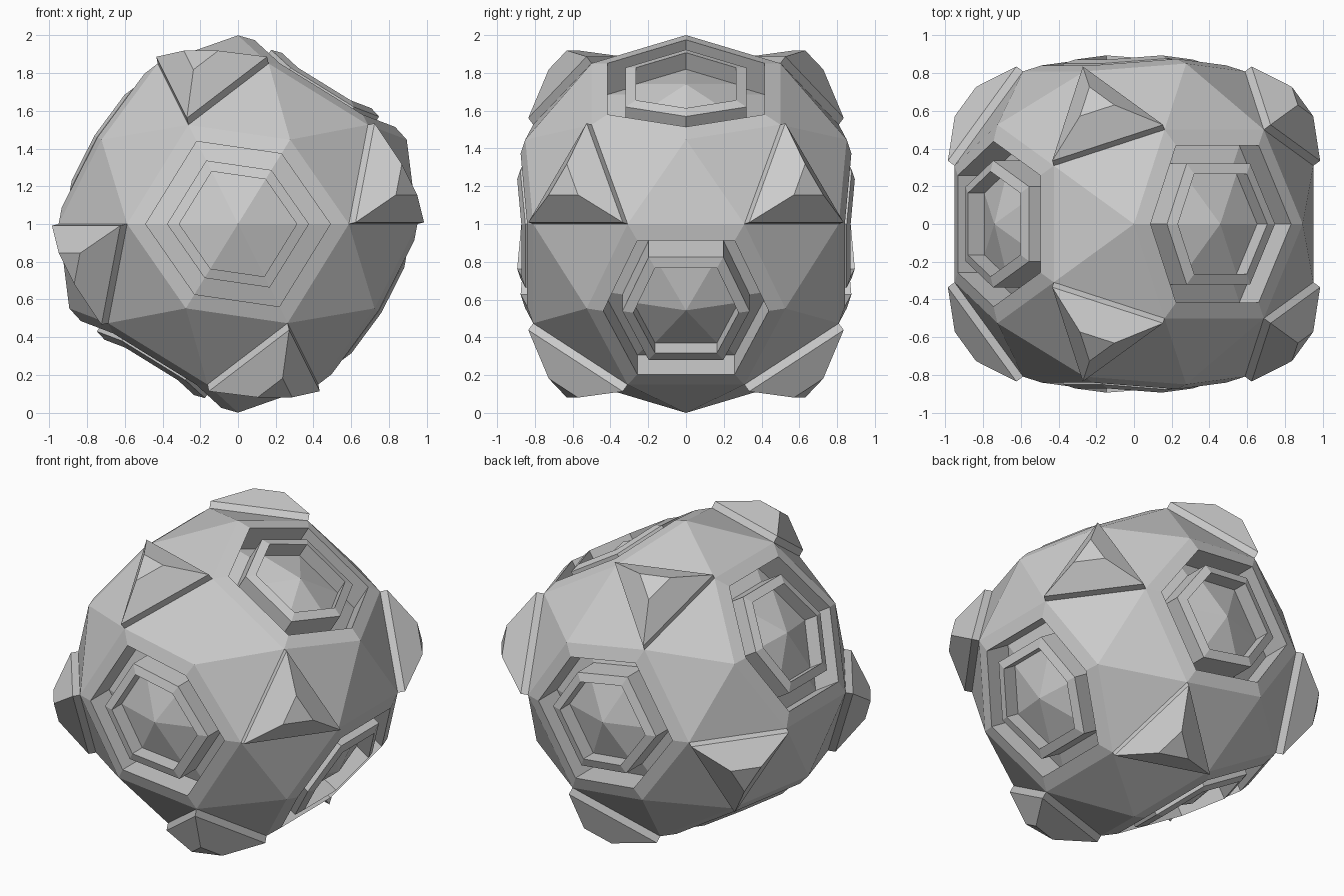
import bpy, bmesh, math
from itertools import product
from mathutils import Vector

if "Cube" in bpy.data.objects:
    bpy.data.objects.remove(bpy.data.objects["Cube"])

# Three perpendicular two-fold axes of the faceted ball
t = math.atan(2 / (1 + math.sqrt(5)))
A = Vector((math.sin(t), 0, math.cos(t)))
B = Vector((math.cos(t), 0, -math.sin(t)))
Y = Vector((0, 1, 0))

bm = bmesh.new()
bmesh.ops.create_icosphere(bm, subdivisions=2, radius=1.0)


def loft(loop, centre, n, steps, tip):
    """Stack scaled/offset copies of a loop, then close with a cone or a flat cap."""
    base = [v.co.copy() for v in loop]
    prev = loop
    for k, d in steps:
        new = [bm.verts.new(centre + (p - centre) * k + n * d) for p in base]
        for i in range(len(loop)):
            j = (i + 1) % len(loop)
            bm.faces.new((prev[i], prev[j], new[j], new[i]))
        prev = new
    if tip:
        top = bm.verts.new(centre + n * steps[-1][1])
        for i in range(len(prev)):
            bm.faces.new((prev[i], prev[(i + 1) % len(prev)], top))
    else:
        bm.faces.new(prev)


# Six hexagonal ports: moat, raised rim, sunken faceted cone
port = [(0.833, 0), (0.833, -0.195), (0.64, -0.195), (0.64, -0.027),
        (0.53, -0.027), (0.53, -0.13)]
for n in (A, -A, B, -B, Y, -Y):
    apex = max(bm.verts, key=lambda v: v.co.dot(n))
    u = n.orthogonal().normalized()
    w = n.cross(u)
    ring = [e.other_vert(apex) for e in apex.link_edges]
    ring.sort(key=lambda v: math.atan2(v.co.dot(w), v.co.dot(u)))
    centre = apex.co.copy()
    bmesh.ops.delete(bm, geom=[apex], context='VERTS')
    loft(ring, centre, n, port, True)

# Eight raised triangular studs with tapered caps
bm.normal_update()
for sx, sy, sz in product((1, -1), repeat=3):
    n = (B * sx + Y * sy + A * sz).normalized()
    tris = [f for f in bm.faces if len(f.verts) == 3]
    face = max(tris, key=lambda f: f.calc_center_median().normalized().dot(n))
    loop = list(face.verts)
    centre = face.calc_center_median()
    bmesh.ops.delete(bm, geom=[face], context='FACES_ONLY')
    loft(loop, centre, n, [(1, 0.045), (0.31, 0.18)], False)
    bm.normal_update()

bmesh.ops.recalc_face_normals(bm, faces=bm.faces)
me = bpy.data.meshes.new("faceted_ball")
# Second search would hit a cap only if directions repeated; each is used once
bm.to_mesh(me)
bm.free()
ball = bpy.data.objects.new("faceted_ball", me)
ball.location.z = 1
bpy.context.collection.objects.link(ball)
